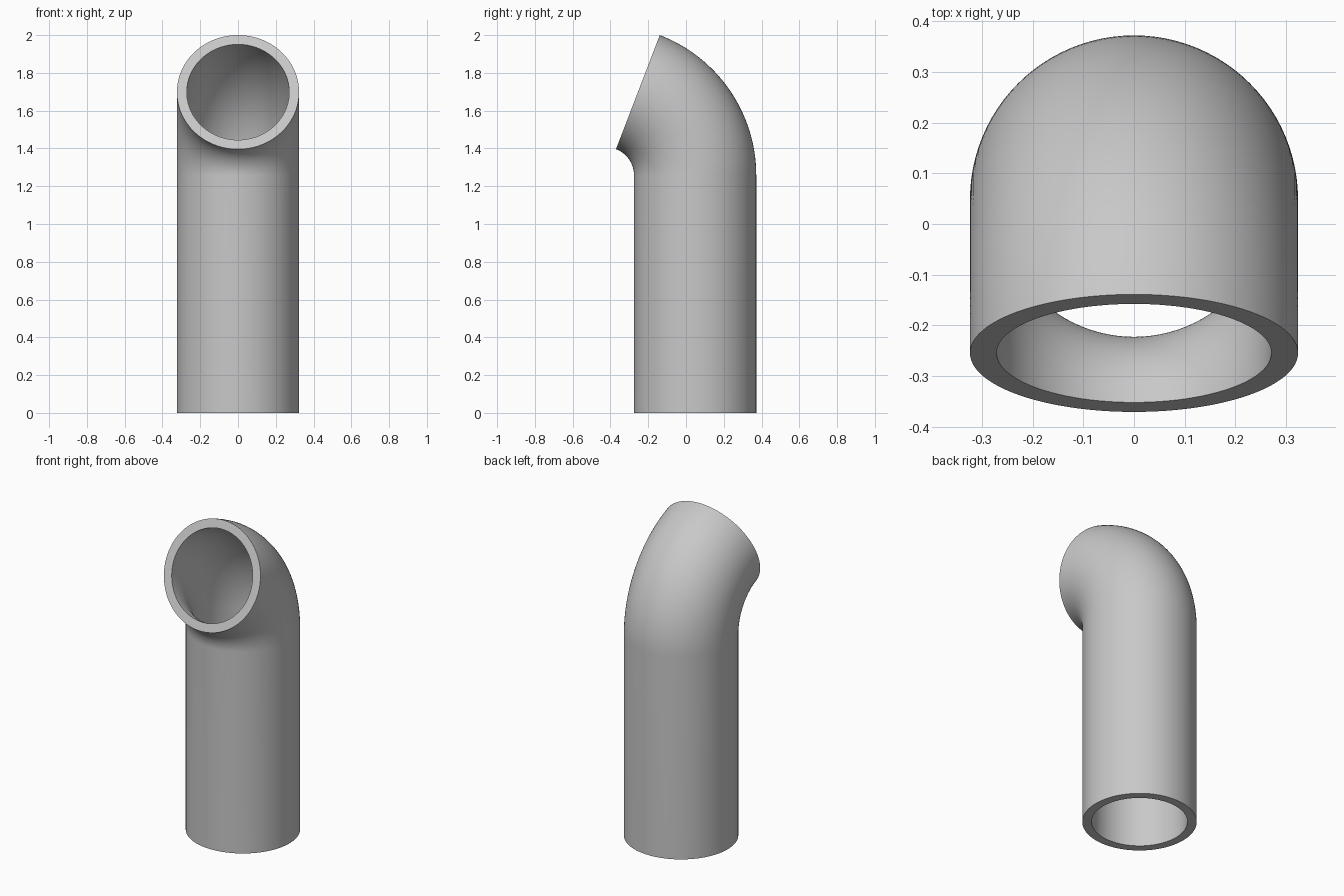
import bpy, bmesh
from math import sin, cos, pi, radians

cube = bpy.data.objects.get("Cube")
if cube:
    bpy.data.objects.remove(cube, do_unlink=True)

SIDES, BEND_STEPS = 96, 32
OUTER, INNER = 0.3235, 0.271
BEND_RADIUS, BEND_ANGLE = 0.4725, radians(69)
BEND_Y, BEND_Z = -0.424, 1.257

# Plain grey material
grey = bpy.data.materials.new("pipe_grey")
grey.use_nodes = True
colour = (0.58, 0.58, 0.58, 1)
grey.diffuse_color = colour
grey.node_tree.nodes["Principled BSDF"].inputs["Base Color"].default_value = colour

bm = bmesh.new()


def ring(radius, angle, drop=0.0):
    """Circle of vertices across the pipe at an angle round the bend."""
    verts = []
    for i in range(SIDES):
        a = 2 * pi * i / SIDES
        reach = BEND_RADIUS + radius * cos(a)
        verts.append(bm.verts.new((radius * sin(a),
                                   BEND_Y + reach * cos(angle),
                                   BEND_Z + reach * sin(angle) - drop)))
    return verts


def bridge(a, b):
    for i in range(SIDES):
        j = (i + 1) % SIDES
        bm.faces.new((a[i], a[j], b[j], b[i]))


# Straight pipe followed by the elbow, as an outer and an inner wall
def wall(radius):
    rings = [ring(radius, 0, BEND_Z)]
    rings += [ring(radius, BEND_ANGLE * k / BEND_STEPS) for k in range(BEND_STEPS + 1)]
    for a, b in zip(rings, rings[1:]):
        bridge(a, b)
    return rings


outer, inner = wall(OUTER), wall(INNER)

# Flat rims at the foot and the mouth
bridge(outer[0], inner[0])
bridge(outer[-1], inner[-1])
bmesh.ops.recalc_face_normals(bm, faces=bm.faces)

mesh = bpy.data.meshes.new("elbow_pipe")
bm.to_mesh(mesh)
bm.free()
mesh.materials.append(grey)
pipe = bpy.data.objects.new("elbow_pipe", mesh)
bpy.context.collection.objects.link(pipe)

# Smooth walls with crisp rims
bpy.ops.object.select_all(action="DESELECT")
pipe.select_set(True)
bpy.context.view_layer.objects.active = pipe
bpy.ops.object.shade_smooth_by_angle(angle=radians(35))
